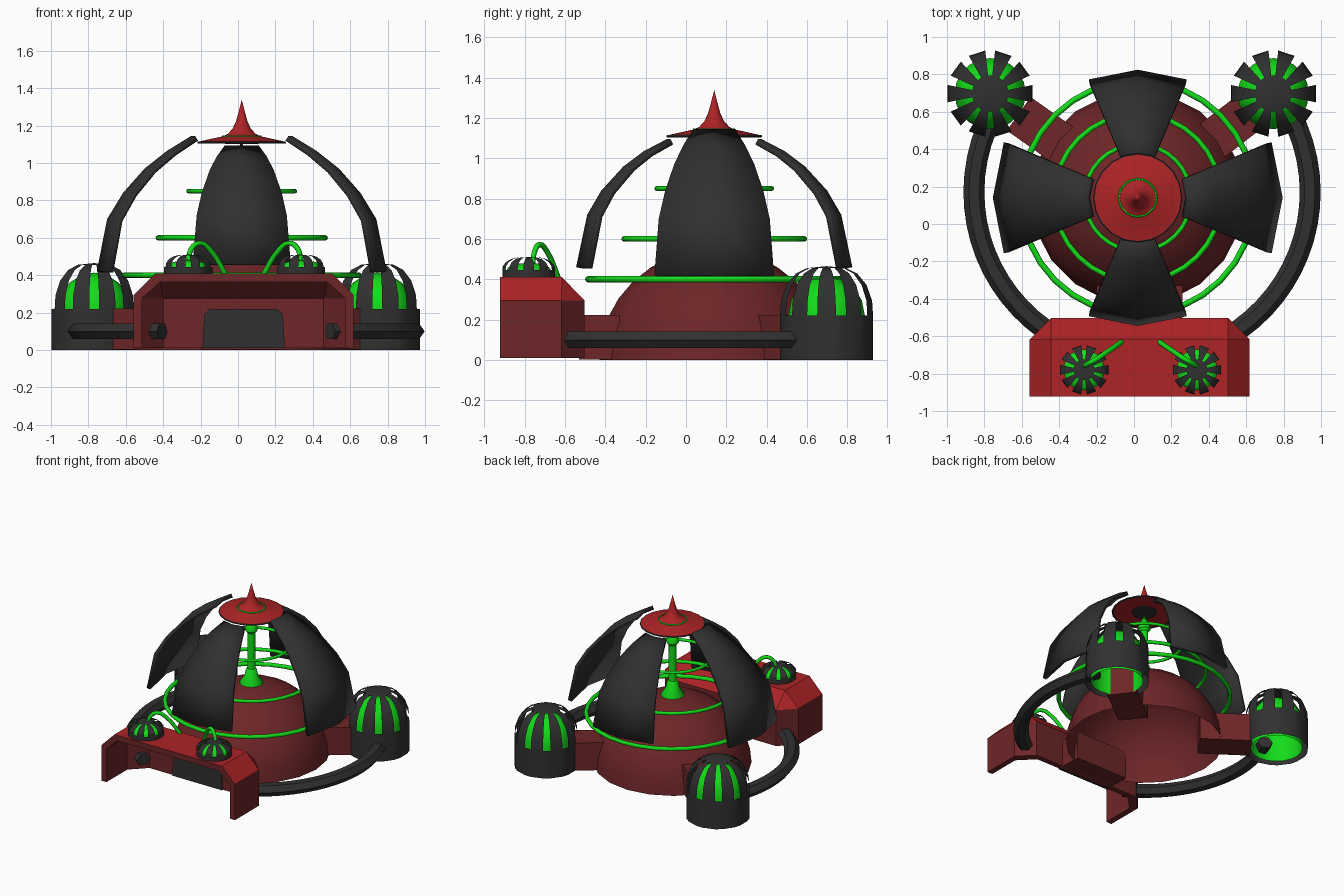
import bpy, bmesh, math
from mathutils import Vector

if "Cube" in bpy.data.objects:
    bpy.data.objects.remove(bpy.data.objects["Cube"])

CX, CY = 0.02, 0.14      # centre of the main dome
BX = 0.03                # centre of the front block


def mat(name, col):
    m = bpy.data.materials.new(name)
    m.diffuse_color = (*col, 1)
    m.use_nodes = True
    m.node_tree.nodes["Principled BSDF"].inputs["Base Color"].default_value = m.diffuse_color
    return m


RED = mat("bright_red", (0.42, 0.017, 0.019))
DULL = mat("dull_red", (0.155, 0.019, 0.021))
BLACK = mat("charcoal", (0.03, 0.03, 0.031))
GREEN = mat("green", (0.007, 0.72, 0.01))


def finish(name, bm, mats, smooth=None):
    bmesh.ops.remove_doubles(bm, verts=bm.verts, dist=0.0005)
    bmesh.ops.recalc_face_normals(bm, faces=bm.faces)
    me = bpy.data.meshes.new(name)
    bm.to_mesh(me)
    bm.free()
    ob = bpy.data.objects.new(name, me)
    bpy.context.collection.objects.link(ob)
    for m in mats:
        me.materials.append(m)
    if smooth:
        bpy.context.view_layer.objects.active = ob
        ob.select_set(True)
        bpy.ops.object.shade_smooth_by_angle(angle=math.radians(smooth))
        ob.select_set(False)
    return ob


def sweep(bm, rings, closed=False, ring_closed=False):
    """Join successive rings of points with quads."""
    vs = [[bm.verts.new(p) for p in r] for r in rings]
    n, k = len(vs), len(vs[0])
    for i in range(n if closed else n - 1):
        for j in range(k if ring_closed else k - 1):
            a, b = vs[i], vs[(i + 1) % n]
            bm.faces.new((a[j], b[j], b[(j + 1) % k], a[(j + 1) % k]))
    return vs


def arc_rings(prof, angles, cx, cy):
    return [[(cx + r * math.cos(a), cy + r * math.sin(a), z) for r, z in prof] for a in angles]


def lathe(name, prof, m, cx=CX, cy=CY, segs=24, smooth=35, loop=False):
    bm = bmesh.new()
    angles = [2 * math.pi * i / segs for i in range(segs)]
    prof = [(max(r, 0.0001), z) for r, z in prof]
    sweep(bm, arc_rings(prof, angles, cx, cy), True, loop)
    return finish(name, bm, [m], smooth)


def box(name, m, centre, size, angle=0):
    bm = bmesh.new()
    bmesh.ops.create_cube(bm, size=1)
    for v in bm.verts:
        x, y, z = (v.co[i] * size[i] for i in range(3))
        v.co = (centre[0] + x * math.cos(angle) - y * math.sin(angle),
                centre[1] + x * math.sin(angle) + y * math.cos(angle), centre[2] + z)
    return finish(name, bm, [m])


def circle(r, z, rad, n=8):
    return [(r + rad * math.cos(2 * math.pi * i / n), z + rad * math.sin(2 * math.pi * i / n)) for i in range(n)]


# Main dome, hollow underneath
lathe("main_dome", [(0.57 * math.cos(t), 0.55 * math.sin(t))
                    for t in [math.pi / 2 * i / 8 for i in range(9)]], DULL, segs=20)

# Central stem with flared foot
lathe("central_stem", [(0.0, 0.5), (0.085, 0.52), (0.085, 0.55), (0.05, 0.6), (0.04, 0.65), (0.03, 0.66),
                       (0.028, 0.94), (0.045, 0.96), (0.045, 0.98), (0, 1.09)], GREEN, segs=12)
lathe("stem_pin", [(0.008, 1.05), (0.008, 1.11)], BLACK, segs=8)

# Horizontal green hoops
for i, (r, z) in enumerate([(0.625, 0.4), (0.447, 0.6), (0.285, 0.85)]):
    lathe(f"hoop_{i}", circle(r, z, 0.016 - 0.002 * i), GREEN, segs=32, smooth=60, loop=True)

# Spiked cap with dark rim, green collar and dark underside
lathe("cap", [(0, 1.108), (0.232, 1.108), (0.232, 1.114), (0.105, 1.142), (0.075, 1.155),
              (0.048, 1.185), (0.03, 1.225), (0.015, 1.28), (0, 1.338)], RED, segs=20)
lathe("cap_rim", circle(0.232, 1.109, 0.006, 6), BLACK, segs=20, loop=True)
lathe("cap_collar", circle(0.1, 1.143, 0.006, 6), GREEN, segs=20, loop=True)
lathe("cap_underside", [(0, 1.102), (0.09, 1.102), (0.09, 1.11)], BLACK, segs=20)

# Four curved armour petals, the side pair larger
SIDE = [(0.27, 1.145), (0.4, 1.065), (0.52, 0.97), (0.635, 0.84), (0.72, 0.70), (0.775, 0.42)]
FRONT = [(0.235, 1.095), (0.35, 1.035), (0.45, 0.96), (0.56, 0.84), (0.63, 0.72), (0.685, 0.46)]
for i, name in enumerate(["right", "back", "left", "front"]):
    prof = FRONT if i % 2 else SIDE
    bm = bmesh.new()
    half = math.radians(22.5)
    sweep(bm, arc_rings(prof, [math.pi / 2 * i + half * s for s in (-1, 0, 1)], CX, CY))
    ob = finish("petal_" + name, bm, [BLACK], 30)
    mod = ob.modifiers.new("thickness", 'SOLIDIFY')
    mod.thickness = 0.03
    # keep the outer surface in place whichever way the normals face
    n, c = ob.data.polygons[0].normal, ob.data.polygons[0].center
    mod.offset = -1 if n.dot(c - Vector((CX, CY, 0.3))) > 0 else 1


def pod(name, cx, cy, z0, r, wall, top, core):
    """Black slotted shell with ten ribs over a green core."""
    bm = bmesh.new()
    ribs = [(r, z0 + wall), (r * 0.98, z0 + wall + (top - wall) * 0.3), (r * 0.86, z0 + wall + (top - wall) * 0.62),
            (r * 0.66, z0 + wall + (top - wall) * 0.85), (r * 0.42, z0 + wall + (top - wall) * 0.96)]
    tooth = math.radians(11.5)
    step = math.pi / 5
    for k in range(10):
        a0, a1, a2 = k * step - tooth, k * step + tooth, (k + 1) * step - tooth
        sweep(bm, arc_rings([(r, z0), ribs[0]], [a0, a1, a2], cx, cy))
        sweep(bm, arc_rings(ribs, [a0, a1], cx, cy))
        sweep(bm, arc_rings([ribs[-1], (0.0001, z0 + top)], [a0, a1, a2], cx, cy))
    finish(name + "_shell", bm, [BLACK], 25)
    h = top - wall - r * 0.22
    prof = [(core, z0 + 0.01), (core, z0 + wall)]
    prof += [(core * math.cos(t), z0 + wall + h * math.sin(t)) for t in (0.4, 0.8, 1.2, math.pi / 2)]
    lathe(name + "_core", prof, GREEN, cx, cy, 20)


for s, side in ((-1, "left"), (1, "right")):
    # Rear pods and the arms that hold them
    px, py = -0.012 + s * 0.757, 0.697
    pod(f"rear_pod_{side}", px, py, 0, 0.232, 0.22, 0.465, 0.19)
    d = Vector((px - CX, py - CY))
    mid = Vector((CX, CY)) + d * 0.61
    box(f"pod_arm_{side}", DULL, (mid.x, mid.y, 0.112), (0.38, 0.22, 0.22), math.atan2(d.y, d.x))

    # Small pods on the front block
    fx = 0.035 + s * 0.302
    pod(f"small_pod_{side}", fx, -0.78, 0.405, 0.132, 0.04, 0.105, 0.11)

    # Arched green hose
    cu = bpy.data.curves.new(f"hose_{side}", 'CURVE')
    cu.dimensions = '3D'
    cu.bevel_depth = 0.014
    cu.bevel_resolution = 1
    cu.resolution_u = 4
    sp = cu.splines.new('BEZIER')
    pts = [(0.3, -0.76, 0.48), (0.285, -0.75, 0.54), (0.24, -0.725, 0.572), (0.18, -0.685, 0.53), (0.1, -0.63, 0.4)]
    sp.bezier_points.add(len(pts) - 1)
    for bp, (x, y, z) in zip(sp.bezier_points, pts):
        bp.co = (0.035 + s * x, y, z)
        bp.handle_left_type = bp.handle_right_type = 'AUTO'
    cu.materials.append(GREEN)
    bpy.context.collection.objects.link(bpy.data.objects.new(f"hose_{side}", cu))

    # Curved bumper bar from front block to rear pod
    bm = bmesh.new()
    sec = [(0.955, 0.1), (0.925, 0.142), (0.87, 0.142), (0.843, 0.1), (0.87, 0.058), (0.925, 0.058)]
    angs = [math.radians(-60 + 88 * i / 16) for i in range(17)]
    rings = [[(0.043 + s * r * math.cos(a), 0.17 + r * math.sin(a), z) for r, z in sec] for a in angs]
    vs = sweep(bm, rings, False, True)
    bm.faces.new(vs[0])
    bm.faces.new(vs[-1])
    finish(f"bumper_bar_{side}", bm, [BLACK], 25)

# Front block: chamfered shell open at the front and below
def plan(hw, yb, cut, z):
    half = [(-hw, -0.922, z), (-hw, yb - cut, z), (-hw + cut, yb, z)]
    return [(BX + x, y, z) for x, y, z in half + [(-x, y, z) for x, y, z in reversed(half)]]


def block_shell(bm, t):
    rings = [plan(0.588 - t, -0.503 - t, 0.115, 0.012 if t else 0.01),
             plan(0.588 - t, -0.503 - t, 0.115, 0.295 - t * 0.4),
             plan(0.473 - t * 0.6, -0.615 - t * 0.6, 0.0, 0.41 - t)]
    vs = sweep(bm, rings)
    top = vs[2]
    bm.faces.new((top[0], top[1], top[4], top[5]))
    return [[r[0] for r in vs] + [r[5] for r in reversed(vs)], vs[0]]


bm = bmesh.new()
outer, inner = block_shell(bm, 0), block_shell(bm, 0.045)
for o, n in zip(outer, inner):
    for i in range(len(o) - 1):
        bm.faces.new((o[i], o[i + 1], n[i + 1], n[i]))
bmesh.ops.dissolve_degenerate(bm, dist=0.0005, edges=bm.edges)
block = finish("front_block", bm, [DULL, RED])
for p in block.data.polygons:          # roof and its chamfers are brighter
    p.material_index = 1 if p.normal.z > 0.3 and p.center.z > 0.3 else 0

# Passage between dome and block, with its dark doorway
box("passage", DULL, (BX, -0.43, 0.112), (0.46, 0.2, 0.22))
bm = bmesh.new()
door = [(-0.22, 0.01), (-0.21, 0.19), (-0.18, 0.22), (0.18, 0.22), (0.21, 0.19), (0.22, 0.01)]
vs = sweep(bm, [[(BX + x, y, z) for x, z in door] for y in (-0.549, -0.557)], False, True)
bm.faces.new(vs[0])
bm.faces.new(vs[1])
finish("doorway", bm, [BLACK])
